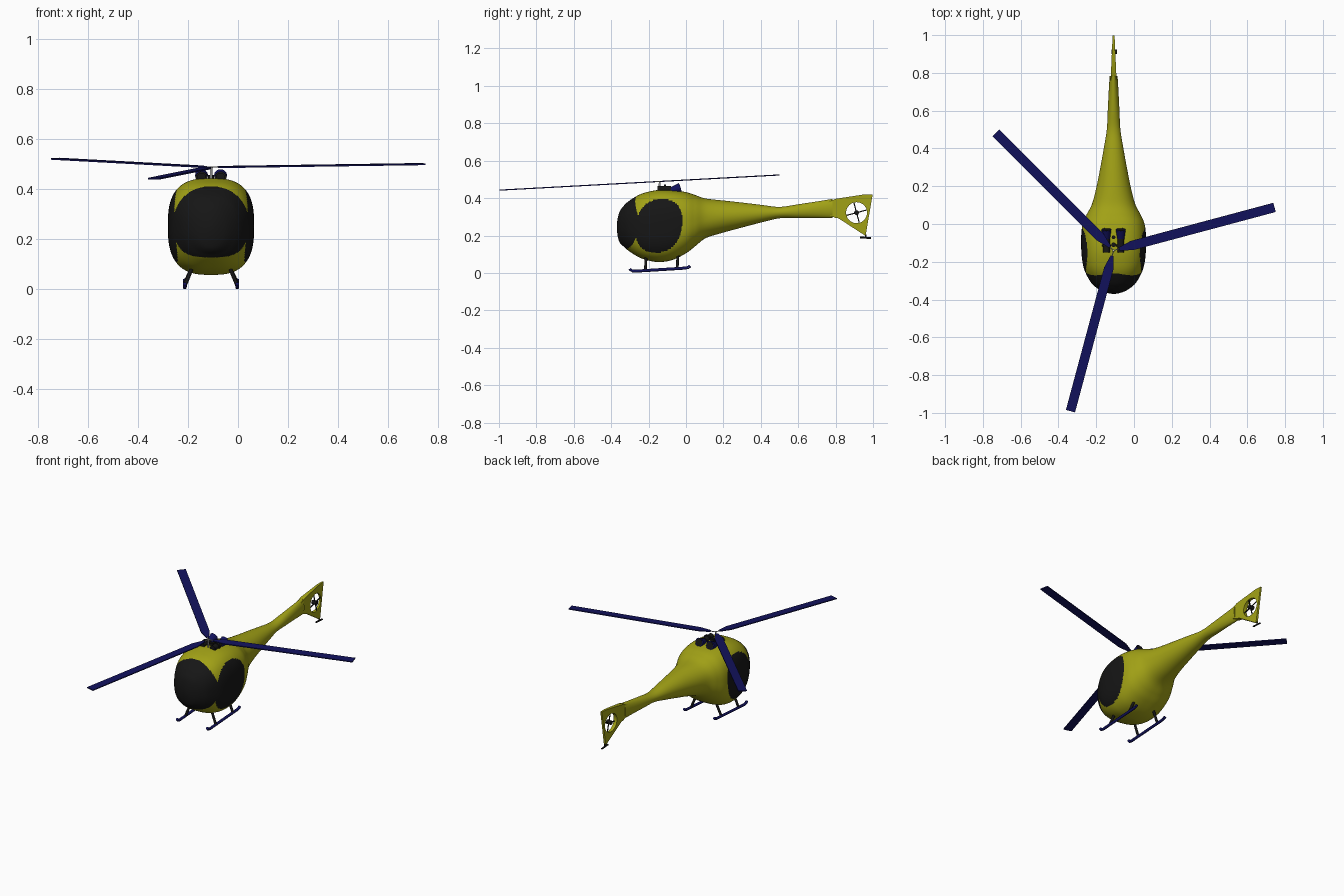
import bpy, bmesh, math
from mathutils import Vector, Matrix

if "Cube" in bpy.data.objects:
    bpy.data.objects.remove(bpy.data.objects["Cube"])

CX = -0.108  # fuselage centre line


def material(name, rgb):
    m = bpy.data.materials.new(name)
    m.diffuse_color = (*rgb, 1)
    m.use_nodes = True
    m.node_tree.nodes["Principled BSDF"].inputs["Base Color"].default_value = m.diffuse_color
    return m


YELLOW = material("yellow paint", (0.36, 0.36, 0.008))
BLACK = material("black glass", (0.008, 0.008, 0.008))
NAVY = material("navy blue", (0.006, 0.006, 0.11))
GREY = material("light grey", (0.5, 0.5, 0.5))


def make(name, bm, mats, angle=40):
    bmesh.ops.recalc_face_normals(bm, faces=bm.faces)
    me = bpy.data.meshes.new(name)
    bm.to_mesh(me)
    bm.free()
    for m in mats:
        me.materials.append(m)
    ob = bpy.data.objects.new(name, me)
    bpy.context.collection.objects.link(ob)
    bpy.ops.object.select_all(action='DESELECT')
    ob.select_set(True)
    bpy.context.view_layer.objects.active = ob
    bpy.ops.object.shade_smooth_by_angle(angle=math.radians(angle))
    return ob


def rod(bm, a, b, r1, r2=None, seg=16):
    a, b = Vector(a), Vector(b)
    d = b - a
    mat = Matrix.Translation((a + b) / 2) @ d.to_track_quat('Z', 'Y').to_matrix().to_4x4()
    bmesh.ops.create_cone(bm, cap_ends=True, segments=seg, radius1=r1,
                          radius2=r1 if r2 is None else r2, depth=d.length, matrix=mat)


def part(name, mat, *rods):
    bm = bmesh.new()
    for r in rods:
        rod(bm, *r)
    return make(name, bm, [mat])


def box(bm, mat):
    return bmesh.ops.create_cube(bm, size=1, matrix=mat)['verts']


# Fuselage and boom stations: y, top z, bottom z, half width, squareness
ST = [(-.358, .17, .32, -.055, 2.1), (-.37, .245, .245, 0, 2.1), (-.358, .32, .17, .055, 2.1),
      (-.33, .362, .138, .1, 2.3), (-.30, .388, .113, .126, 2.5), (-.25, .418, .083, .152, 2.7),
      (-.20, .434, .066, .165, 2.8), (-.14, .444, .058, .171, 2.8), (-.07, .442, .070, .172, 2.8),
      (0, .432, .105, .164, 2.6), (.05, .416, .143, .143, 2.4), (.104, .398, .185, .115, 2.2),
      (.19, .388, .213, .092, 2), (.30, .376, .243, .07, 2), (.40, .364, .269, .052, 2),
      (.50, .353, .292, .036, 2), (.60, .367, .293, .031, 2), (.70, .382, .294, .026, 2),
      (.80, .398, .294, .020, 2), (.84, .403, .300, .017, 2)]
SEG = 144


def catmull(p0, p1, p2, p3, t):
    return [b + .5 * t * (c - a + t * (2 * a - 5 * b + 4 * c - d + t * (3 * (b - c) + d - a)))
            for a, b, c, d in zip(p0, p1, p2, p3)]


bm = bmesh.new()
prev = None
tip = bm.verts.new((CX, ST[1][0], ST[1][1]))
for i in range(1, len(ST) - 2):
    n = 20 if i < 10 else 5
    for k in range(n):
        if i == 1 and k == 0:
            continue
        y, zt, zb, hx, e = catmull(*ST[i - 1:i + 3], k / n)
        ring = []
        for s in range(SEG):
            a = 2 * math.pi * s / SEG
            c, q = math.cos(a), math.sin(a)
            # superellipse in polar form, evenly spaced by angle
            r = (abs(c) ** e + abs(q) ** e) ** (-1 / e)
            ring.append(bm.verts.new((CX + hx * r * c, y, (zt + zb) / 2 + (zt - zb) / 2 * r * q)))
        for s in range(SEG):
            t = (s + 1) % SEG
            bm.faces.new((prev[s], prev[t], ring[t], ring[s]) if prev else (tip, ring[t], ring[s]))
        prev = ring
bm.faces.new(prev)
# Windscreen and side windows painted by position
for f in bm.faces:
    p = f.calc_center_median()
    x, z = abs(p.x - CX), p.z - .27
    e = 2.1 if z > 0 else 3
    screen = p.y < -.2 and (x / .149) ** e + abs(z / .142) ** e < 1
    dz = p.z - .252
    dy = p.y + .145 - .12 * dz
    side = x > .09 and abs(dy / .124) ** 2.3 + abs(dz / .143) ** 2.3 < 1
    f.material_index = int(screen or side)
make("fuselage", bm, [YELLOW, BLACK])

# Tail fin: outline with a round hole, thinned towards the rear
FY, FZ = .912, .322
outline = [(.76, .31), (.80, .294), (.815, .292), (.96, .198), (.998, .42), (.955, .42), (.80, .396), (.76, .38)]
hole = [(FY + .056 * math.cos(2 * math.pi * k / 48), FZ + .056 * math.sin(2 * math.pi * k / 48)) for k in range(48)]
cu = bpy.data.curves.new("fin outline", 'CURVE')
cu.dimensions = '2D'
cu.fill_mode = 'BOTH'
cu.extrude = 1
for pts in (outline, hole):
    sp = cu.splines.new('POLY')
    sp.points.add(len(pts) - 1)
    for p, (y, z) in zip(sp.points, pts):
        p.co = (y, z, 0, 1)
    sp.use_cyclic_u = True
tmp = bpy.data.objects.new("fin outline", cu)
bpy.context.collection.objects.link(tmp)
bm = bmesh.new()
bm.from_mesh(tmp.to_mesh())
tmp.to_mesh_clear()
bpy.data.objects.remove(tmp)
bmesh.ops.remove_doubles(bm, verts=bm.verts, dist=1e-5)
for v in bm.verts:
    y, z, side = v.co
    v.co = (CX + side * (.014 - .045 * (y - .8)), y, z)
make("tail_fin", bm, [YELLOW], 30)

# Tail rotor
part("tail_rotor_hub", BLACK, ((CX - .012, FY, FZ), (CX + .018, FY, FZ), .013))
bm = bmesh.new()
for k in range(4):
    a = math.radians(15 + 90 * k)
    box(bm, Matrix.Translation((CX + .006, FY, FZ)) @ Matrix.Rotation(a, 4, 'X')
        @ Matrix.Translation((0, .03, 0)) @ Matrix.Diagonal((.004, .05, .006, 1)))
make("tail_rotor_blades", bm, [BLACK])
part("tail_skid", BLACK, ((CX, .962, .205), (CX, .962, .188), .004),
     ((CX, .93, .190), (CX, .99, .186), .005))

# Main rotor, tilted slightly forward
HUB = Matrix.Translation((CX, -.14, .489)) @ Matrix.Rotation(math.radians(3.1), 4, 'X')
bm = bmesh.new()
arms = bmesh.new()
for deg in (15, 135, 255):
    m = HUB @ Matrix.Rotation(math.radians(deg), 4, 'Z')
    vs = []
    for z in (-.003, .003):
        vs.append([bm.verts.new(m @ Vector((x, y, z))) for x, y in
                   ((.03, -.008), (.10, -.025), (.882, -.025), (.882, .025), (.10, .025), (.03, .008))])
    bm.faces.new(vs[0])
    bm.faces.new(vs[1])
    for k in range(6):
        j = (k + 1) % 6
        bm.faces.new((vs[0][k], vs[0][j], vs[1][j], vs[1][k]))
    rod(arms, m @ Vector((0, 0, 0)), m @ Vector((.04, 0, 0)), .0025)
make("rotor_blades", bm, [NAVY], 30)
make("rotor_arms", arms, [GREY])
part("rotor_mast", GREY, ((CX, -.143, .43), (CX, -.14, .492), .005))

# Engine pods and exhausts on the roof
for s, side in ((-1, "left"), (1, "right")):
    x = CX + s * .038
    part(side + "_engine_pod", BLACK, ((x, -.152, .448), (x, -.08, .448), .018),
         ((x, -.118, .448), (x, -.108, .448), .024))
    part(side + "_exhaust", NAVY, ((x, -.085, .437), (x, -.03, .456), .018, .026))
    part(side + "_exhaust_opening", BLACK, ((x, -.031, .4557), (x, -.029, .4563), .021))
part("gearbox", BLACK, ((CX, -.11, .43), (CX, -.11, .458), .012), ((CX, -.07, .43), (CX, -.07, .455), .010))

# Landing skids and struts
for s, side in ((-1, "left"), (1, "right")):
    x = CX + s * .105
    path = [(-.301, .022), (-.292, .012), (-.275, .009), (-.13, .018), (0, .026), (.014, .030), (.022, .037)]
    part(side + "_skid", NAVY, *[((x, *a), (x, *b), .008) for a, b in zip(path, path[1:])])
    part(side + "_skid_struts", BLACK,
         *[((x, y, z), (CX + s * .07, y + .004, .10), .0075) for y, z in ((-.217, .014), (-.047, .024))])
